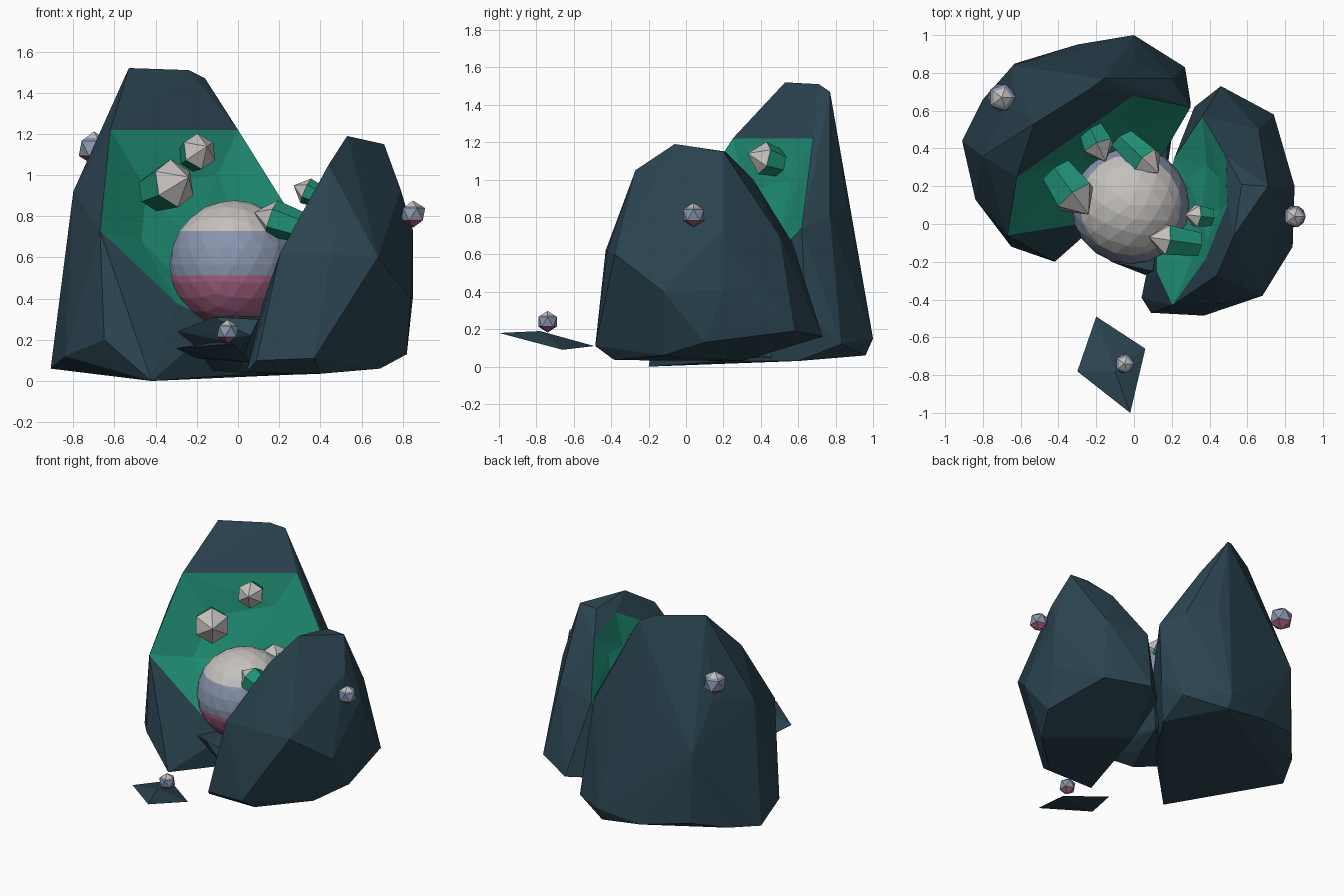
import bpy, bmesh
from mathutils import Vector

if "Cube" in bpy.data.objects:
    bpy.data.objects.remove(bpy.data.objects["Cube"])


def mat(name, rgb):
    m = bpy.data.materials.new(name)
    m.diffuse_color = (*rgb, 1)
    m.use_nodes = True
    m.node_tree.nodes["Principled BSDF"].inputs["Base Color"].default_value = m.diffuse_color
    return m


ROCK = mat("dark_rock", (0.024, 0.058, 0.082))
GREEN = mat("green_mineral", (0.014, 0.28, 0.18))
WHITE = mat("pale_white", (0.55, 0.53, 0.51))
BLUE = mat("pearl_blue", (0.25, 0.3, 0.42))
PINK = mat("pearl_pink", (0.40, 0.13, 0.24))


def finish(bm, name, mats):
    bmesh.ops.recalc_face_normals(bm, faces=bm.faces[:])
    me = bpy.data.meshes.new(name)
    bm.to_mesh(me)
    bm.free()
    for m in mats:
        me.materials.append(m)
    ob = bpy.data.objects.new(name, me)
    bpy.context.collection.objects.link(ob)
    return ob


def hull(bm, pts):
    for p in pts:
        bm.verts.new(p)
    bmesh.ops.convex_hull(bm, input=bm.verts[:])
    junk = [v for v in bm.verts if not v.link_faces]
    bmesh.ops.delete(bm, geom=junk, context='VERTS')


def stone(name, pts):
    bm = bmesh.new()
    hull(bm, pts)
    return finish(bm, name, [ROCK])


def geode(name, pts, rim, inward, depth):
    """Rock hull whose flat rim polygon is hollowed into a green bowl."""
    bm = bmesh.new()
    hull(bm, pts + rim)
    rim = [Vector(p) for p in rim]
    rv = [min(bm.verts, key=lambda v: (v.co - p).length) for p in rim]
    bmesh.ops.delete(bm, geom=[f for f in bm.faces if all(v in rv for v in f.verts)],
                     context='FACES')
    c = sum(rim, Vector()) / len(rim)
    push = Vector(inward).normalized() * depth
    n = len(rv)
    inner = [bm.verts.new(c + (p - c) * (0.62 if i % 2 else 0.5) + push * (0.6 if i % 2 else 0.95))
             for i, p in enumerate(rim)]
    mid = bm.verts.new(c + push)
    for i in range(n):
        j = (i + 1) % n
        for tri in ((rv[i], rv[j], inner[j]), (rv[i], inner[j], inner[i]),
                    (inner[i], inner[j], mid)):
            bm.faces.new(tri).material_index = 1
    return finish(bm, name, [ROCK, GREEN])


# tall left half of the split rock
left_rim = [(x, 0.694 * x + 0.5625 * z - 0.006, z) for x, z in
            [(-.62, 1.22), (0, 1.22), (.3, .74), (.1, .38), (-.1, .28), (-.3, .38), (-.67, .73)]]
left_pts = [(-.53, .53, 1.52), (-.24, .71, 1.51), (-.16, .77, 1.47),
            (-.80, .36, .92), (-.66, .64, .98), (-.36, .84, .90), (0, .86, .85), (.2, .77, .8),
            (-.64, .84, .66),
            (-.91, .44, .06), (-.84, .13, .12), (-.65, -.12, .2), (-.42, -.2, 0),
            (-.8, .66, .10), (-.63, .85, .16), (-.3, .95, .1), (0, 1, .15), (0, .96, .06),
            (.27, .83, .12), (.3, .64, .3), (.25, .6, .03), (0, .22, .03)]
geode("left_rock", left_pts, left_rim, (-.52, .74, -.42), 0.085)

# shorter right half
right_rim = [(0.14 * y + 0.45 * z - 0.015, y, z) for y, z in
             [(.57, .66), (.36, 1.0), (.1, 1.1), (-.18, .94), (-.43, .62),
              (-.25, .38), (0, .3), (.35, .4)]]
right_pts = [(.53, -.06, 1.19), (.71, .2, 1.15), (.57, .21, 1.15), (.44, -.27, 1.05),
             (.79, .1, .93), (.85, .2, .73), (.68, -.38, .60), (.45, -.42, .62), (.66, .5, .7),
             (.04, -.39, .04), (.09, -.47, .1), (.37, -.485, .11), (.4, -.38, .035),
             (.69, -.12, .06), (.84, -.12, .40), (.85, .2, .41),
             (.82, .1, .13), (.74, .58, .19), (.46, .73, .16),
             (.32, .62, .15), (.26, .3, .03)]
geode("right_rock", right_pts, right_rim, (.9, -.12, -.4), 0.065)

# stone seat under the pearl, reaching back between the rocks, and the loose front shard
stone("pearl_seat", [(-.29, -.05, .24), (-.12, -.2, .31), (.1, -.25, .3), (.12, .1, .3),
                     (.06, -.27, .22), (-.1, -.15, .2), (.1, .2, .04), (0, 0, .04),
                     (-.2, .15, .06), (.18, .42, .34), (.05, .4, .34), (.2, .46, .05)])
stone("front_shard", [(-.2, -.49, .11), (.06, -.66, .09), (-.02, -1, .18), (-.3, -.78, .16),
                      (-.1, -.78, .19), (-.1, -.72, .11)])


def pearl(name, loc, r, sub, bands):
    """Faceted ball, cut into three colour bands by height."""
    bm = bmesh.new()
    bmesh.ops.create_icosphere(bm, subdivisions=sub, radius=r)
    for b in bands:
        bmesh.ops.bisect_plane(bm, geom=bm.verts[:] + bm.edges[:] + bm.faces[:],
                               plane_co=(0, 0, b * r), plane_no=(0, 0, 1))
    for f in bm.faces:
        h = f.calc_center_median().z / r
        f.material_index = 0 if h > bands[0] else 1 if h > bands[1] else 2
    ob = finish(bm, name, [WHITE, BLUE, PINK])
    ob.location = loc


pearl("large_pearl", (-.02, .1, .565), .313, 3, (.52, -.17))
for i, (loc, r) in enumerate([((-.70, .67, 1.13), .082), ((.85, .04, .81), .066),
                              ((-.05, -.74, .24), .058)]):
    pearl(f"small_pearl_{i + 1}", loc, r, 1, (.6, -.4))


def crystal(name, base, tip, r):
    """Six-sided prism with a pointed pale cap, running from base to tip."""
    base, tip = Vector(base), Vector(tip)
    axis = tip - base
    base = base - axis.normalized() * 0.05      # root sunk in the bowl
    length = (tip - base).length
    bm = bmesh.new()
    bmesh.ops.create_cone(bm, cap_ends=True, segments=6, radius1=r * .8, radius2=r,
                          depth=length - r)
    top = max(bm.faces, key=lambda f: f.calc_center_median().z)
    poke = bmesh.ops.poke(bm, faces=[top])
    for v in poke['verts']:
        v.co.z += r
    for f in poke['faces']:
        f.material_index = 1
    bmesh.ops.translate(bm, verts=bm.verts[:], vec=(0, 0, (length - r) / 2))
    ob = finish(bm, name, [GREEN, WHITE])
    ob.rotation_euler = axis.to_track_quat('Z', 'Y').to_euler()
    ob.location = base


for i, c in enumerate([((-.38, .24, .93), (-.24, .05, .99), .12),
                       ((-.21, .46, 1.10), (-.15, .33, 1.14), .09),
                       ((.36, .04, .91), (.27, .05, .95), .065),
                       ((.29, -.10, .75), (.08, -.07, .82), .09),
                       ((-.03, .42, .70), (.13, .27, .80), .09)]):
    crystal(f"crystal_{i + 1}", *c)
